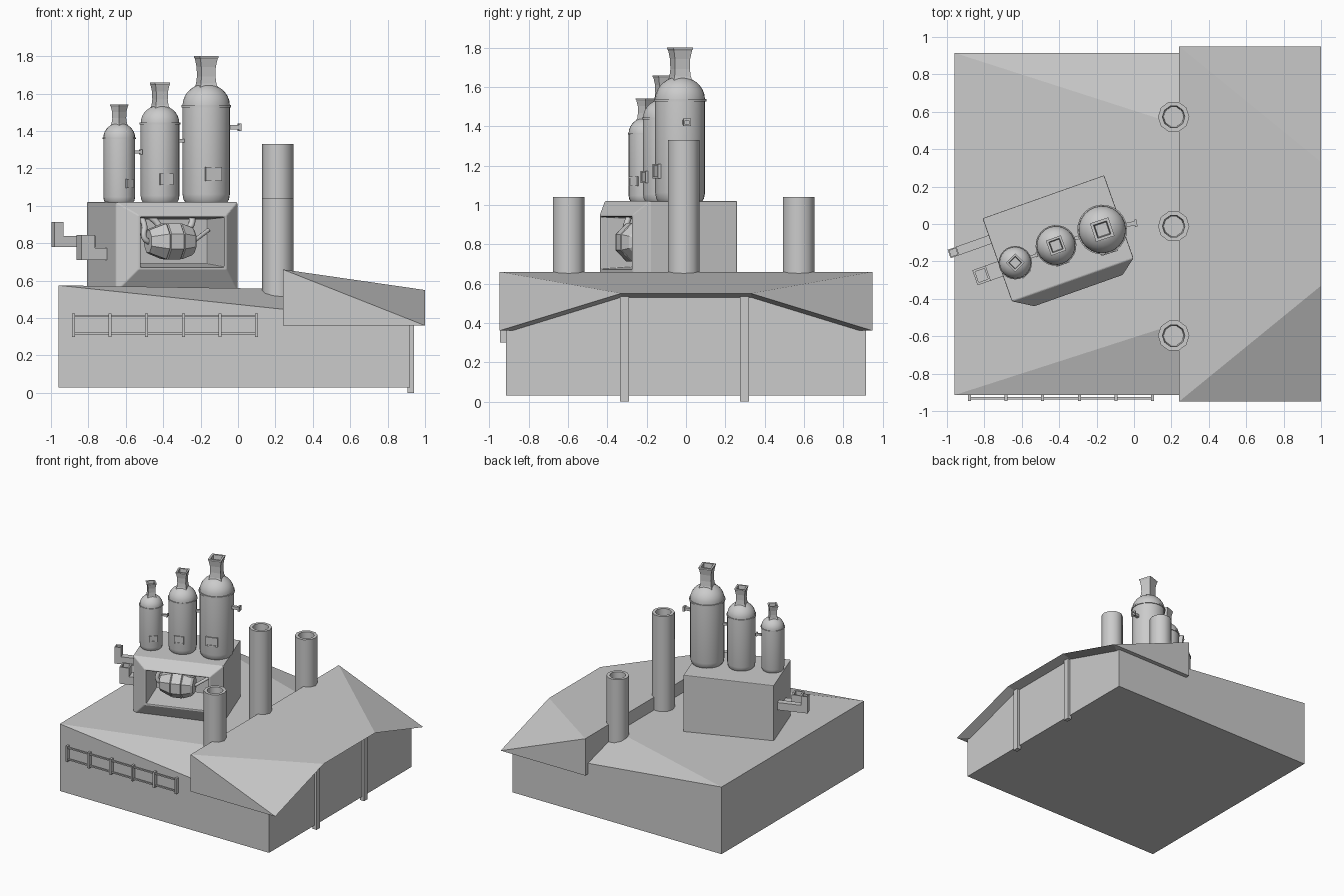
import bpy, bmesh
from math import radians, sin, cos, pi, sqrt
from mathutils import Matrix, Vector

if "Cube" in bpy.data.objects:
    bpy.data.objects.remove(bpy.data.objects["Cube"])


def loft(name, rings, caps=(True, True), mat=Matrix(), smooth=False, tri=False, bevel=0):
    """Skin a list of equal-length point rings."""
    bm = bmesh.new()
    vs = [[bm.verts.new(mat @ Vector(p)) for p in r] for r in rings]
    n = len(rings[0])
    for a, b in zip(vs, vs[1:]):
        for i in range(n):
            bm.faces.new((a[i], a[(i + 1) % n], b[(i + 1) % n], b[i]))
    if caps[0]:
        bm.faces.new(vs[0])
    if caps[1]:
        bm.faces.new(vs[-1])
    bmesh.ops.remove_doubles(bm, verts=bm.verts, dist=1e-4)
    bmesh.ops.recalc_face_normals(bm, faces=bm.faces)
    if tri:
        quads = [f for f in bm.faces if len(f.verts) == 4]
        bmesh.ops.triangulate(bm, faces=quads, quad_method='SHORT_EDGE')
    me = bpy.data.meshes.new(name)
    bm.to_mesh(me)
    bm.free()
    ob = bpy.data.objects.new(name, me)
    bpy.context.collection.objects.link(ob)
    if bevel:
        m = ob.modifiers.new("soft_edges", 'BEVEL')
        m.width, m.segments, m.limit_method = bevel, 2, 'ANGLE'
    if smooth:
        bpy.ops.object.select_all(action='DESELECT')
        ob.select_set(True)
        bpy.context.view_layer.objects.active = ob
        bpy.ops.object.shade_smooth_by_angle(angle=radians(40))
    return ob


def ngon(r, z, n, phase=0.0):
    return [(r * cos(2 * pi * i / n + phase), r * sin(2 * pi * i / n + phase), z) for i in range(n)]


def rect_xz(x0, x1, z0, z1, y):
    return [(x0, y, z0), (x1, y, z0), (x1, y, z1), (x0, y, z1)]


def box(name, x, y, z, mat=Matrix()):
    return loft(name, [rect_xz(*x, *z, y[0]), rect_xz(*x, *z, y[1])], mat=mat)


def tube(name, pts, r, mat):
    cu = bpy.data.curves.new(name, 'CURVE')
    cu.dimensions, cu.bevel_depth, cu.bevel_resolution = '3D', r, 2
    cu.use_fill_caps = True
    sp = cu.splines.new('BEZIER')
    sp.bezier_points.add(len(pts) - 1)
    for bp, p in zip(sp.bezier_points, pts):
        bp.co = mat @ Vector(p)
        bp.handle_left_type = bp.handle_right_type = 'AUTO'
    ob = bpy.data.objects.new(name, cu)
    bpy.context.collection.objects.link(ob)


# Base block with a flat crown that falls away to both sides
def base_ring(x, edge, crown):
    return [(x, -.915, .03), (x, -.915, edge), (x, -.31, crown),
            (x, .31, crown), (x, .915, edge), (x, .915, .03)]


loft("base_block", [base_ring(-.96, .575, .575), base_ring(.92, .375, .545)], tri=True)

# Wedge roof, collapsing to a folded edge at the right
ys = (-.95, -.33, .33, .95)
fold = [(1.0, y, z) for y, z in zip(ys, (.36, .55, .55, .36))]
wall = [(.24, y, .66) for y in ys] + [(.24, y, .36) for y in reversed(ys)]
loft("wedge_roof", [wall, fold + fold[::-1]], caps=(True, False), tri=True)

# Roof posts
for i, y in enumerate((-.312, .298)):
    box(f"roof_post_{i}", (.905, .94), (y - .023, y + .023), (0, .535))

# Side railing
for i in range(6):
    x = -.88 + .196 * i
    box(f"railing_post_{i}", (x - .008, x + .008), (-.947, -.91), (.30, .425))
for i, z in enumerate((.41, .317)):
    box(f"railing_bar_{i}", (-.88, .10), (-.938, -.926), (z - .005, z + .005))

# Hollow chimneys
for i, (y, top) in enumerate(((-.597, 1.04), (-.012, 1.33), (.573, 1.04))):
    loft(f"chimney_{i}", [ngon(.084, .45, 10), ngon(.084, top, 10), ngon(.06, top, 10),
                          ngon(.054, top - .12, 10)],
         mat=Matrix.Translation((.212, y, 0)), smooth=True)

# Engine housing with tapered front and deep recess, turned 20 degrees
H = Matrix.Translation((-.81, .03, 0)) @ Matrix.Rotation(radians(19.5), 4, 'Z')
loft("engine_housing", [
    rect_xz(0, .69, .54, 1.02, 0), rect_xz(0, .69, .54, 1.02, -.47),
    rect_xz(.105, .605, .66, .95, -.535), rect_xz(.118, .592, .673, .94, -.535),
    rect_xz(.125, .585, .69, .93, -.28)], mat=H, bevel=.008)

# Faceted drum in the recess, with bent pipes
drum = H @ Matrix.Translation((.335, -.42, .81)) @ Matrix.Rotation(pi / 2, 4, 'Y')
loft("drum", [ngon(r, z, 8, pi / 8) for z, r in (
    (-.135, .065), (-.115, .075), (-.045, .103), (-.04, .097), (-.035, .105), (.035, .105),
    (.04, .097), (.045, .103), (.105, .08), (.12, .065))], mat=drum)
tube("left_pipe", [(.22, -.42, .80), (.175, -.43, .83), (.18, -.42, .89), (.17, -.40, .94)], .016, H)
tube("middle_pipe", [(.30, -.34, .86), (.29, -.33, .90), (.25, -.32, .94)], .018, H)
tube("right_pipe", [(.40, -.42, .87), (.44, -.42, .89), (.46, -.40, .94)], .018, H)
tube("low_pipe", [(.45, -.40, .80), (.50, -.38, .83), (.57, -.34, .87)], .012, H)


# Square elbow ducts on the housing's left side
def duct(name, end, w, d, z0, zmid, top, length):
    m = Matrix.Translation(end) @ Matrix.Rotation(radians(19.5), 4, 'Z')
    box(name + "_arm", (-w / 2, length), (-d / 2, d / 2), (z0, zmid), m)
    sq = lambda k, z: [(sx * w * k, sy * d * k, z) for sx, sy in ((-.5, -.5), (.5, -.5), (.5, .5), (-.5, .5))]
    loft(name + "_riser", [sq(1, z0), sq(1, top), sq(.7, top), sq(.7, top - .05)], mat=m)


duct("near_duct", (-.815, -.275, 0), .075, .085, .71, .775, .845, .16)
duct("far_duct", (-.965, -.152, 0), .05, .048, .78, .84, .915, .26)


# Domed tanks: one design at three sizes
def tank(name, x, y, R, turn, aim):
    base = Matrix.Translation((x, y, 1.018)) @ Matrix.Scale(R, 4)
    T = base @ Matrix.Rotation(radians(turn), 4, 'Z')
    prof = [(.88, 0), (.96, .12), (1, .35), (1, 4.05)]
    prof += [(cos(radians(a)), 4.08 + .92 * sin(radians(a))) for a in (12, 24, 36, 48, 60, 68)]
    loft(name + "_body", [ngon(r, z, 24) for r, z in prof], mat=T, smooth=True)
    loft(name + "_collar", [ngon(r, z, 24) for r, z in (
        (.95, 4.0), (1.05, 4.0), (1.05, 4.1), (.95, 4.1))], mat=T, smooth=True)
    # flared square spout
    loft(name + "_spout", [ngon(s * sqrt(2), z, 4, pi / 4) for s, z in (
        (.42, 4.75), (.34, 5.0), (.31, 5.3), (.32, 5.7), (.38, 6.05), (.41, 6.1), (.41, 6.17),
        (.29, 6.17), (.25, 5.7))], mat=T)
    # framed hatch
    loft(name + "_hatch", [rect_xz(-a, a, 1.2 - b, 1.2 + b, d) for a, b, d in (
        (.36, .29, -.85), (.36, .29, -1.05), (.28, .21, -1.05), (.28, .21, -1.01))], mat=T)
    # flanged nozzle
    N = base @ Matrix.Rotation(radians(aim), 4, 'Z') @ Matrix.Translation((0, 0, 3.17)) \
        @ Matrix.Rotation(pi / 2, 4, 'Y')
    loft(name + "_nozzle", [ngon(r * sqrt(2), z, 4, pi / 4) for z, r in (
        (.9, .09), (1.38, .09), (1.38, .15), (1.49, .15), (1.49, .08), (1.42, .08))], mat=N)


tank("small_tank", -.635, -.207, .085, 45, 20)
tank("medium_tank", -.417, -.115, .104, 20, 20)
tank("large_tank", -.17, -.03, .127, 18, 11)
